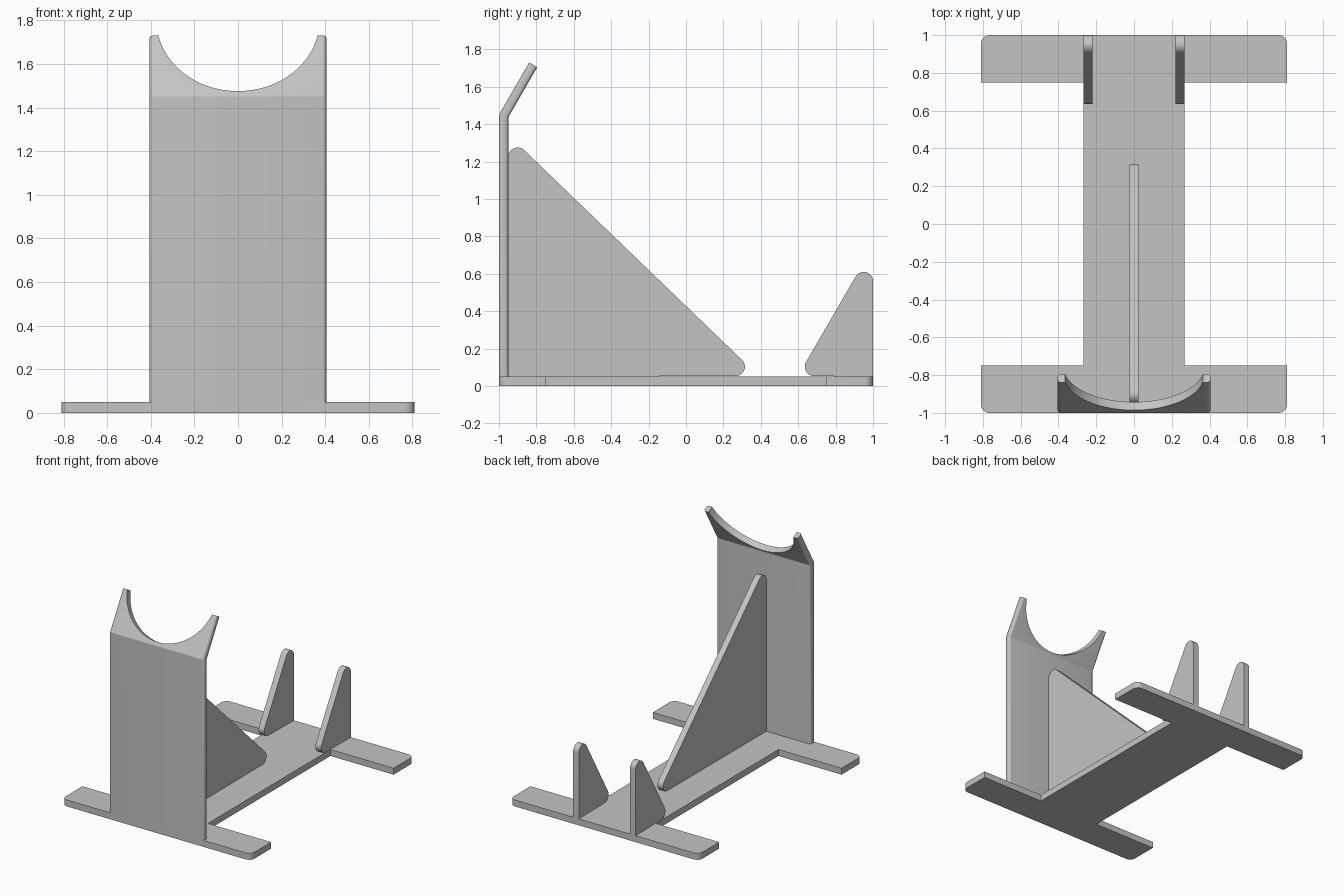
import bpy, bmesh
from math import sin, cos, tan, atan2, radians, degrees
from mathutils import Matrix, Vector

cube = bpy.data.objects.get("Cube")
if cube:
    bpy.data.objects.remove(cube, do_unlink=True)

GREY = (0.55, 0.55, 0.55, 1)
grey = bpy.data.materials.new("plain grey")
grey.use_nodes = True
grey.diffuse_color = GREY
grey.node_tree.nodes["Principled BSDF"].inputs["Base Color"].default_value = GREY

T = 0.05  # plate thickness


def arc(centre, r, a0, a1, n=12):
    """Points along an arc, angles in degrees."""
    angles = [radians(a0 + (a1 - a0) * i / n) for i in range(n + 1)]
    return [(centre[0] + r * cos(a), centre[1] + r * sin(a)) for a in angles]


def prism(name, points, offset, bevel=None):
    """Extrude a 3D outline by an offset, with an optional rule for rounded edges."""
    bm = bmesh.new()
    face = bm.faces.new([bm.verts.new(p) for p in points])
    made = bmesh.ops.extrude_face_region(bm, geom=[face], use_keep_orig=True)["geom"]
    bmesh.ops.translate(bm, vec=offset,
                        verts=[g for g in made if isinstance(g, bmesh.types.BMVert)])
    bmesh.ops.recalc_face_normals(bm, faces=bm.faces)
    if bevel:
        bmesh.ops.bevel(bm, geom=[e for e in bm.edges if bevel(e)], offset=0.018,
                        segments=5, profile=0.5, affect='EDGES')
    mesh = bpy.data.meshes.new(name)
    bm.to_mesh(mesh)
    bm.free()
    mesh.materials.append(grey)
    obj = bpy.data.objects.new(name, mesh)
    bpy.context.collection.objects.link(obj)
    return obj


def smooth(obj):
    bpy.ops.object.select_all(action='DESELECT')
    obj.select_set(True)
    bpy.context.view_layer.objects.active = obj
    bpy.ops.object.shade_smooth_by_angle(angle=radians(25))


# Base: two cross feet joined by a plank, outer corners rounded
FOOT, PLANK, INNER, R = 0.81, 0.268, 0.75, 0.045
quarter = [(PLANK, INNER), (FOOT, INNER)] + arc((FOOT - R, 1 - R), R, 0, 90, 8)
back = quarter + [(-x, y) for x, y in reversed(quarter)]
outline = back + [(-x, -y) for x, y in back]
smooth(prism("base", [(x, y, 0) for x, y in outline], (0, 0, T)))

# Upright: flat plate whose head leans backwards, side edges rounded
WIDTH, BEND, LEAN, HEAD = 0.405, 1.45, radians(30), 0.323
along = Vector((0, sin(LEAN), cos(LEAN)))
inward = Vector((0, cos(LEAN), -sin(LEAN)))
bend_point = Vector((0, -1, BEND))
tip = bend_point + along * HEAD
tip_back = tip + inward * T
side = [(-1, T), (-1, BEND), tip.yz, tip_back.yz,
        (T - 1, BEND - T * tan(LEAN / 2)), (T - 1, T)]


def is_side_edge(e):
    a, b = e.verts
    return abs(a.co.x - b.co.x) < 0.01 and e.calc_length() > 2 * T


upright = prism("upright", [(-WIDTH, y, z) for y, z in side],
                (2 * WIDTH, 0, 0), is_side_edge)

# Round cradle cut square through the leaning head
CRADLE = 0.373
centre = bend_point + along * (0.029 + CRADLE)
ring = [centre + Vector((x, 0, 0)) + along * s - inward * 0.2
        for x, s in arc((0, 0), CRADLE, 0, 360, 96)[:-1]]
cutter = prism("cradle_cutter", ring, inward * 0.5)
cutter.hide_render = True
cut = upright.modifiers.new("cradle", 'BOOLEAN')
cut.operation = 'DIFFERENCE'
cut.solver = 'EXACT'
cut.object = cutter
smooth(upright)
bpy.ops.object.modifier_apply(modifier=cut.name)
bpy.data.objects.remove(cutter, do_unlink=True)
smooth(upright)


def rib(name, x0, x1, wall, top, toe, r=0.05):
    """Triangular rib against a wall, with a rounded top and toe."""
    d = 1 if toe[0] > wall else -1
    slope = degrees(atan2(abs(toe[0] - top[0]), top[1] - toe[1]))
    pts = [(d * wall, T)]
    pts += arc((d * top[0], top[1]), r, 180, slope)
    pts += arc((d * toe[0], toe[1]), r, slope, -90)
    smooth(prism(name, [(x0, d * y, z) for y, z in pts], (x1 - x0, 0, 0)))


# Large centre brace behind the upright, two small stops at the back
rib("centre_brace", -0.024, 0.024, T - 1, (-0.9, 1.225), (0.265, 0.103))
rib("left_back_stop", 0.22, PLANK, 1, (0.95, 0.56), (0.685, 0.103))
rib("right_back_stop", -PLANK, -0.22, 1, (0.95, 0.56), (0.685, 0.103))
